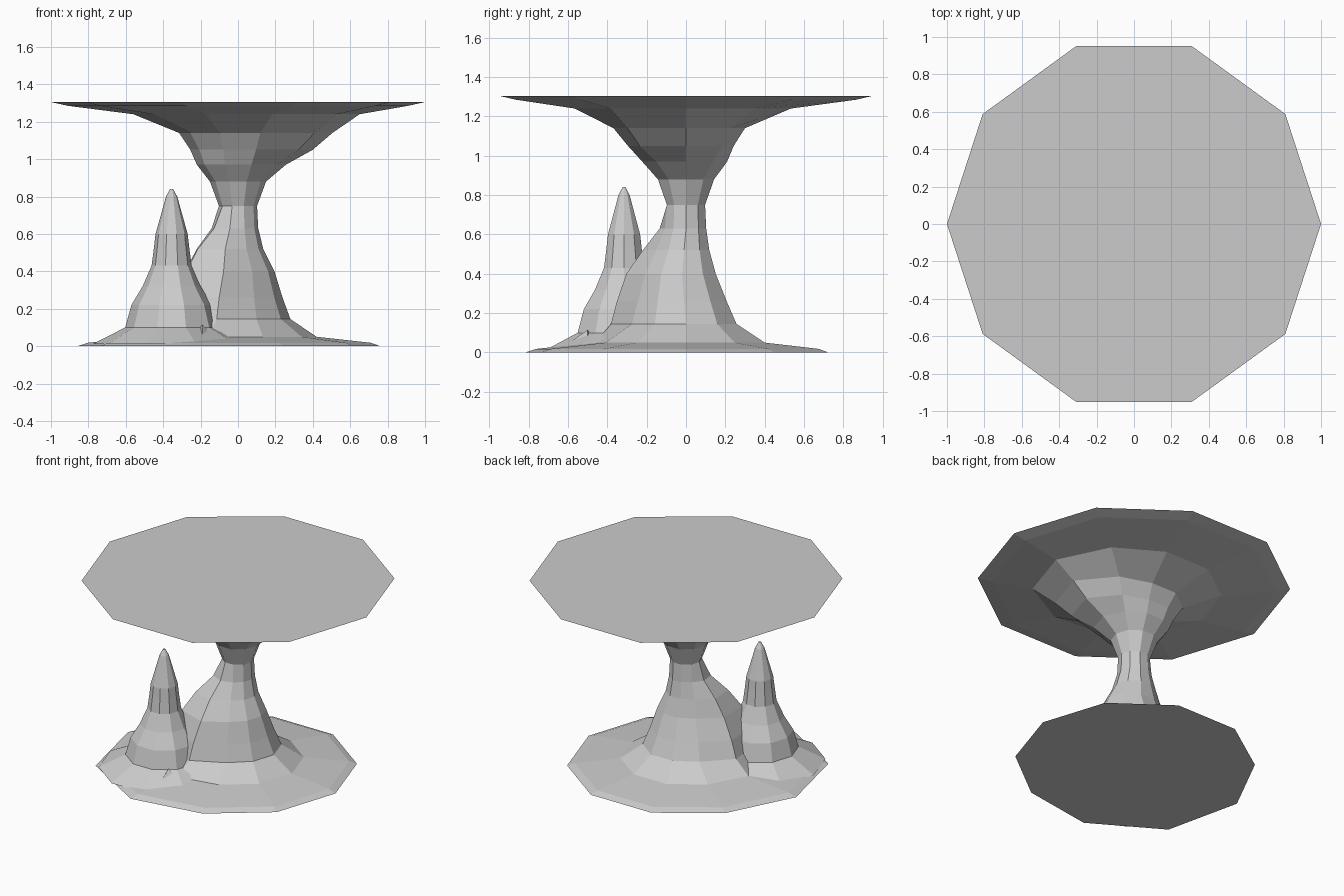
import bpy, bmesh
from math import cos, sin, radians, tau

if "Cube" in bpy.data.objects:
    bpy.data.objects.remove(bpy.data.objects["Cube"])

SIDES = 10


def ring_stack(name, rings, bulge_angle=0.0, centre=(0, 0)):
    """Loft decagonal rings (z, radius, bulge, dx, dy) into a closed flat-shaded solid."""
    bm = bmesh.new()
    loops = []
    for z, r, b, dx, dy in rings:
        loop = []
        for i in range(SIDES):
            a = tau * i / SIDES
            rr = r + b * max(0, cos(a - radians(bulge_angle))) ** 2
            loop.append(bm.verts.new((centre[0] + dx + rr * cos(a),
                                      centre[1] + dy + rr * sin(a), z)))
        loops.append(loop)
    for lo, hi in zip(loops, loops[1:]):
        for i in range(SIDES):
            j = (i + 1) % SIDES
            bm.faces.new((lo[i], lo[j], hi[j], hi[i]))
    bm.faces.new(loops[0][::-1])
    bm.faces.new(loops[-1])
    bmesh.ops.recalc_face_normals(bm, faces=bm.faces)
    mesh = bpy.data.meshes.new(name)
    bm.to_mesh(mesh)
    bm.free()
    obj = bpy.data.objects.new(name, mesh)
    bpy.context.collection.objects.link(obj)
    return obj


# Lower column with a ridge leaning toward the small spire
lower = [
    (0.0, 0.76, 0.15, 0, 0), (0.018, 0.71, 0.14, 0, 0), (0.05, 0.42, 0.1, 0, 0),
    (0.145, 0.27, 0.2, 0.01, 0), (0.26, 0.228, 0.2, 0.01, -0.01),
    (0.40, 0.18, 0.18, 0.015, -0.02), (0.52, 0.135, 0.13, 0, -0.01),
    (0.63, 0.108, 0.05, 0, 0), (0.75, 0.102, 0, 0, 0),
]
ring_stack("floor_column", lower, 216)

# Upper column flaring into the flat ceiling, with a side bulge
upper = [
    (0.75, 0.102, 0, 0, 0), (0.88, 0.15, 0, 0, 0), (0.97, 0.22, 0.04, 0, 0),
    (1.05, 0.255, 0.16, 0, 0), (1.14, 0.315, 0.21, 0, 0),
    (1.24, 0.56, 0.10, 0, 0), (1.285, 0.91, 0, 0, 0), (1.305, 1.0, 0, 0, 0),
]
ring_stack("ceiling_column", upper, 342)

# Small spire with its sloping foot
spire = [(0.012, 0.42), (0.10, 0.248), (0.22, 0.215), (0.32, 0.155), (0.43, 0.107),
         (0.53, 0.094), (0.60, 0.086), (0.71, 0.055), (0.80, 0.03), (0.84, 0.008)]
ring_stack("small_spire", [(z, r, 0, 0, 0) for z, r in spire], 0, (-0.355, -0.315))

# Little rock shard at the foot of the spire
bm = bmesh.new()
pts = [(-0.19, -0.50, 0.115), (-0.13, -0.50, 0.05), (-0.19, -0.64, 0.017), (-0.26, -0.45, 0.03)]
bmesh.ops.convex_hull(bm, input=[bm.verts.new(p) for p in pts])
mesh = bpy.data.meshes.new("rock_shard")
bm.to_mesh(mesh)
bm.free()
bpy.context.collection.objects.link(bpy.data.objects.new("rock_shard", mesh))
